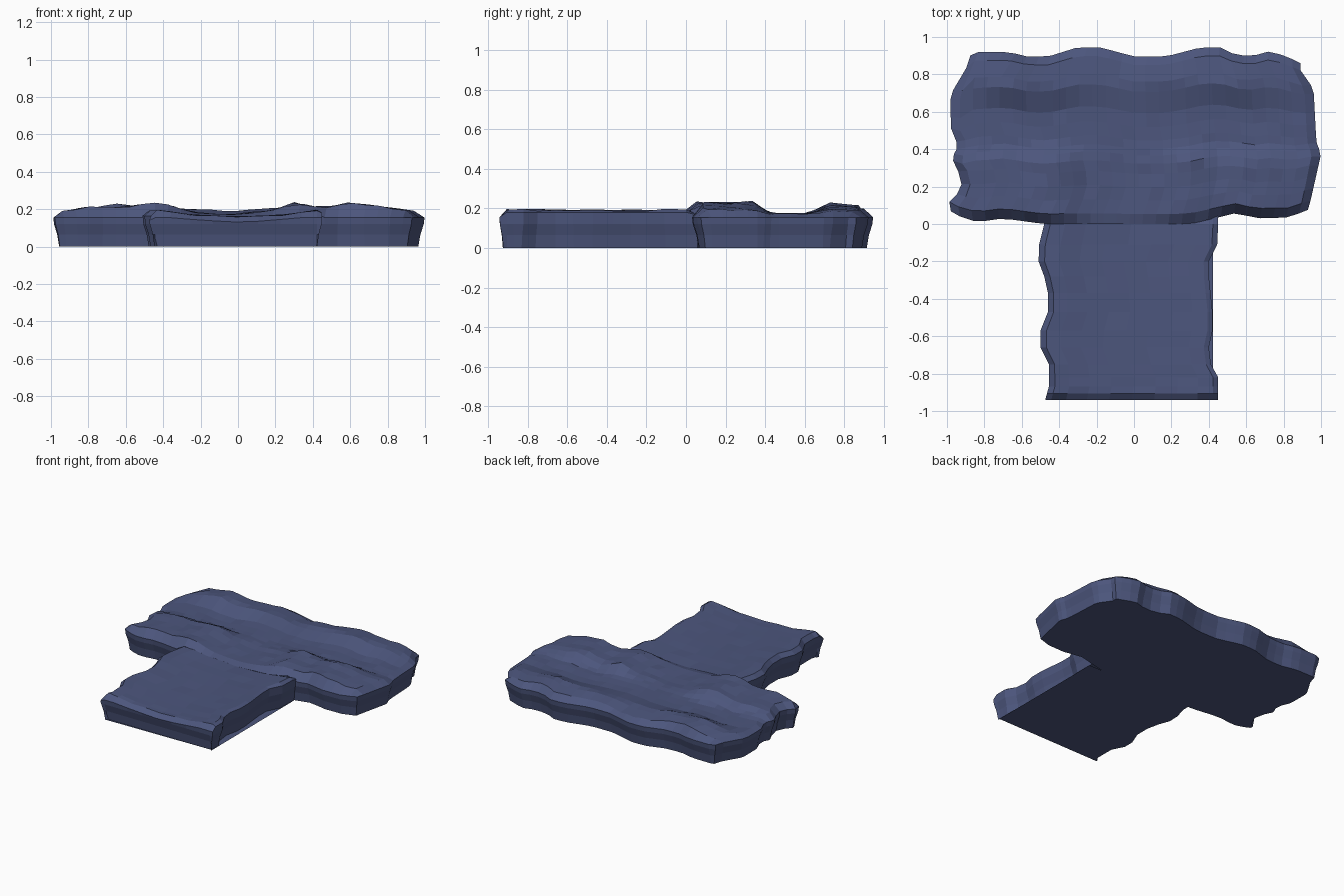
import bpy, bmesh, random
from mathutils import Vector

if "Cube" in bpy.data.objects:
    bpy.data.objects.remove(bpy.data.objects["Cube"])

random.seed(4)
stone = bpy.data.materials.new("slate_blue_stone")
stone.diffuse_color = (0.073, 0.093, 0.205, 1)
stone.use_nodes = True
stone.node_tree.nodes["Principled BSDF"].inputs["Base Color"].default_value = stone.diffuse_color


def curve(*pts):
    """Piecewise-linear function through (t, value) points."""
    def f(t):
        if t <= pts[0][0]:
            return pts[0][1]
        for (a, p), (b, q) in zip(pts, pts[1:]):
            if t <= b:
                return p + (q - p) * (t - a) / (b - a)
        return pts[-1][1]
    return f


def slab(name, nu, rows, point, hidden):
    """Rocky top grid, walls leaning inward to the floor, flat underside."""
    bm = bmesh.new()
    g = [[bm.verts.new(point(u, v, u in (nu[0], nu[-1]))) for u in nu] for v in rows]
    for a, b in zip(g, g[1:]):
        for i in range(len(nu) - 1):
            bm.faces.new((a[i], a[i + 1], b[i + 1], b[i]))
    loop = (g[0][:-1] + [r[-1] for r in g[:-1]] +
            g[-1][:0:-1] + [r[0] for r in g[:0:-1]])
    n = len(loop)
    out = []
    for i in range(n):
        d = loop[(i + 1) % n].co - loop[i - 1].co
        out.append(Vector((d.y, -d.x, 0)).normalized())
    rings = [loop]
    for z, inset in ((0.12, 0.004), (0.065, 0.022), (0, 0.033)):
        rings.append([bm.verts.new((v.co.x - o.x * inset, v.co.y - o.y * inset, z))
                      for v, o in zip(loop, out)])
    for a, b in zip(rings, rings[1:]):
        for i in range(n):
            j = (i + 1) % n
            if not hidden((loop[i].co + loop[j].co) / 2):
                bm.faces.new((b[i], b[j], a[j], a[i]))
    bm.faces.new(rings[-1][::-1])
    me = bpy.data.meshes.new(name)
    bm.to_mesh(me)
    bm.free()
    me.materials.append(stone)
    bpy.context.collection.objects.link(bpy.data.objects.new(name, me))


# Outline of the wide rear slab
bar_left = curve((.03, -.965), (.08, -1), (.18, -.94), (.26, -.915), (.37, -.975),
                 (.45, -.94), (.55, -.98), (.76, -.98), (.83, -.91), (.9, -.875))
bar_right = curve((.05, .93), (.08, .94), (.37, 1), (.44, .975), (.75, .96), (.86, .89))
bar_front = curve((-1, .08), (-.93, .04), (-.84, .01), (-.7, .03), (-.48, 0), (.3, 0),
                  (.45, .035), (.55, .06), (.65, .03), (.83, .035), (.94, .08))
bar_back = curve((-.92, .83), (-.89, .89), (-.85, .92), (-.67, .92), (-.57, .895),
                 (-.46, .895), (-.3, .945), (-.18, .945), (0, .895), (.17, .895),
                 (.36, .945), (.46, .945), (.55, .9), (.64, .9), (.73, .925),
                 (.83, .89), (.89, .86))
# Heights across x of the front ridge, rear ridge and walkway
ridge_front = curve((-.95, .19), (-.8, .21), (-.6, .21), (-.45, .235), (-.36, .22),
                    (-.27, .185), (-.05, .17), (.2, .195), (.3, .235), (.45, .205),
                    (.6, .235), (.75, .215), (.93, .19))
ridge_back = curve((-.95, .18), (-.65, .23), (-.45, .215), (-.2, .2), (-.05, .185),
                   (.1, .2), (.3, .21), (.6, .215), (.93, .185))
walk_z = curve((-.5, .19), (-.42, .195), (-.25, .17), (0, .158), (.25, .17), (.42, .195))
to_channel = curve((.34, 0), (.43, 1))
to_back = curve((.62, 0), (.73, 1))
back_fall = curve((.76, 0), (.88, .015))


def bar_point(u, v, side):
    yn = .05 + .85 * v
    x = bar_left(yn) + (bar_right(yn) - bar_left(yn)) * u
    y = bar_front(x) + (bar_back(x) - bar_front(x)) * v
    rf, rb, c = ridge_front(x), ridge_back(x), to_channel(y)
    z = rf * (1 - c) + .172 * c
    z += (rb - z) * to_back(y) - back_fall(y) + random.uniform(-.004, .004)
    if v == 0 and -.46 < x < .44:
        z = walk_z(x)
    elif side or v in (0, 1):
        z = .155
    return x, y, z


cols = [0, .025] + [.025 + .95 * i / 26 for i in range(1, 26)] + [.975, 1]
slab("rear_slab", cols,
     [0, .06, .14, .22, .3, .36, .41, .45, .5, .58, .665, .79, .85, .95, 1],
     bar_point, lambda p: p.y < .06 and -.44 < p.x < .42)

# Outline of the narrow front walkway
walk_left = curve((-.94, -.475), (-.87, -.455), (-.75, -.455), (-.66, -.5), (-.57, -.5),
                  (-.47, -.46), (-.37, -.46), (-.28, -.48), (-.2, -.51), (-.12, -.51),
                  (0, -.48))
walk_right = curve((-.82, .45), (-.73, .4), (-.65, .4), (-.58, .42), (-.45, .42),
                   (-.3, .4), (-.2, .4), (-.1, .45))


def walk_point(u, y, side):
    l, r = walk_left(y), walk_right(y)
    x = l + (r - l) * u
    z = walk_z(x) + random.uniform(-.003, .003)
    if y > .01:
        z -= .03
    elif u == 0:
        z = .165
    elif u == 1:
        z = .18
    if y < -.93:
        z = min(z - .025, .155)
    return x, y, z


slab("front_walkway", [0, .035, .12, .24, .37, .5, .63, .76, .88, .97, 1],
     [-.942, -.905, -.87, -.82, -.75, -.66, -.57, -.47, -.37, -.28, -.2, -.11, 0, .07],
     walk_point, lambda p: p.y > .06)
